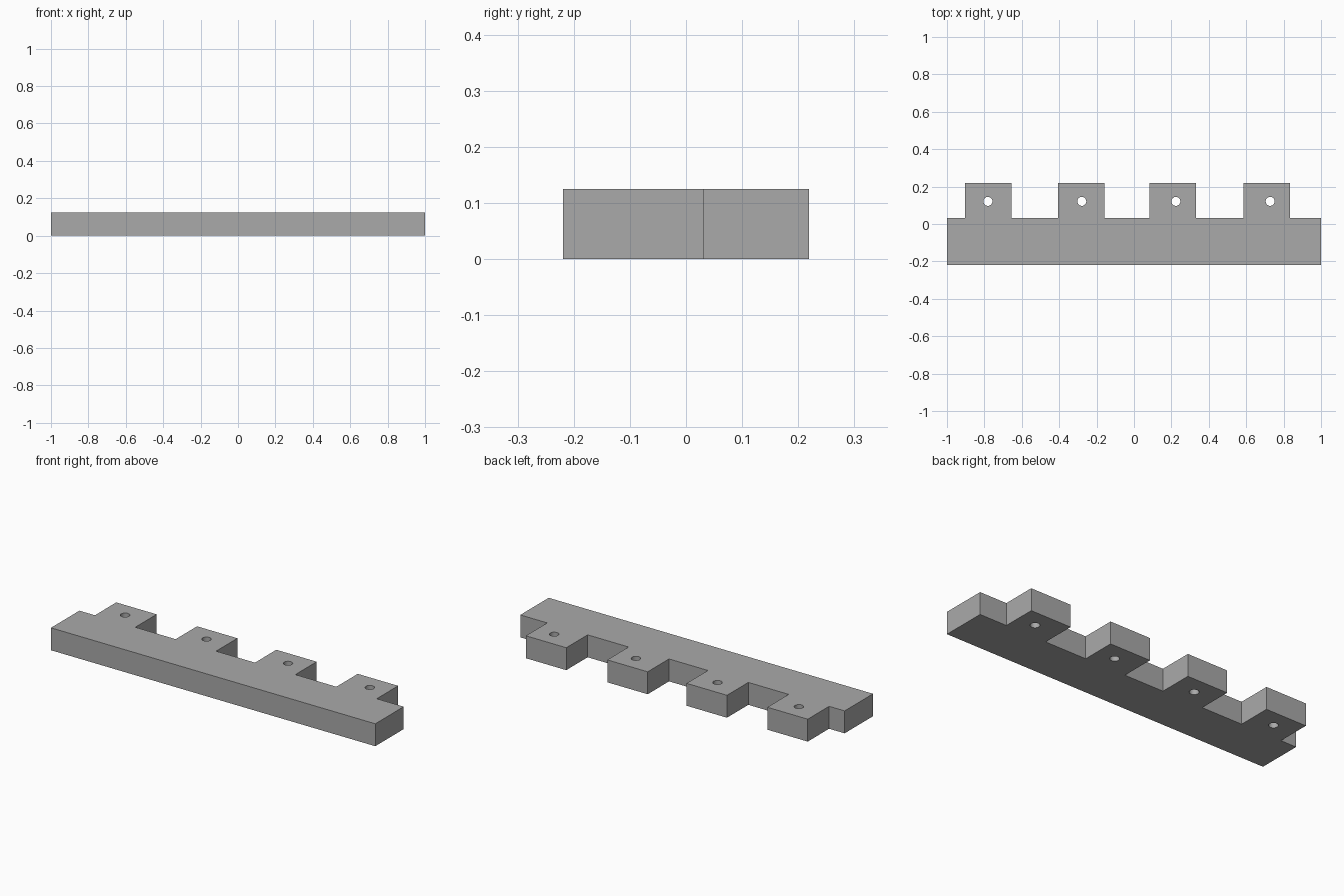
import bpy
import bmesh
import math

if "Cube" in bpy.data.objects:
    bpy.data.objects.remove(bpy.data.objects["Cube"])

HEIGHT = 0.125
FRONT, STEP, BACK = -0.219, 0.031, 0.219
TAB_WIDTH = 0.249
TAB_STARTS = [-0.904, -0.406, 0.083, 0.585]
HOLE_XS = [-0.781, -0.279, 0.224, 0.728]
HOLE_Y, HOLE_RADIUS = 0.121, 0.024

grey = bpy.data.materials.new("plain_grey")
grey.use_nodes = True
grey.diffuse_color = (0.4, 0.4, 0.4, 1)
grey.node_tree.nodes["Principled BSDF"].inputs["Base Color"].default_value = (0.4, 0.4, 0.4, 1)

# Outline of the bar with its tabs, counter-clockwise from above
outline = [(-1, FRONT), (1, FRONT), (1, STEP)]
for x in reversed(TAB_STARTS):
    outline += [(x + TAB_WIDTH, STEP), (x + TAB_WIDTH, BACK), (x, BACK), (x, STEP)]
outline.append((-1, STEP))

# Extruded body
bm = bmesh.new()
base = bm.faces.new([bm.verts.new((x, y, 0)) for x, y in outline])
top = bmesh.ops.extrude_face_region(bm, geom=[base], use_keep_orig=True)
bmesh.ops.translate(bm, vec=(0, 0, HEIGHT),
                    verts=[g for g in top["geom"] if isinstance(g, bmesh.types.BMVert)])
bmesh.ops.recalc_face_normals(bm, faces=bm.faces)
mesh = bpy.data.meshes.new("tabbed_bar")
bm.to_mesh(mesh)
bm.free()
mesh.materials.append(grey)
bar = bpy.data.objects.new("tabbed_bar", mesh)
bpy.context.collection.objects.link(bar)

# Round hole through each tab
for x in HOLE_XS:
    bpy.ops.mesh.primitive_cylinder_add(vertices=32, radius=HOLE_RADIUS, depth=HEIGHT * 2,
                                        location=(x, HOLE_Y, HEIGHT / 2))
    cutter = bpy.context.object
    cutter.name = "hole_cutter"
    cutter.hide_render = True
    cutter.data.materials.append(grey)
    cut = bar.modifiers.new("hole", "BOOLEAN")
    cut.operation = "DIFFERENCE"
    cut.solver = "EXACT"
    cut.object = cutter
    bpy.context.view_layer.objects.active = bar
    bpy.ops.object.modifier_apply(modifier=cut.name)
    bpy.data.objects.remove(cutter)

# Smooth hole walls, sharp edges elsewhere
bpy.ops.object.select_all(action="DESELECT")
bar.select_set(True)
bpy.context.view_layer.objects.active = bar
bpy.ops.object.shade_smooth_by_angle(angle=math.radians(30))
